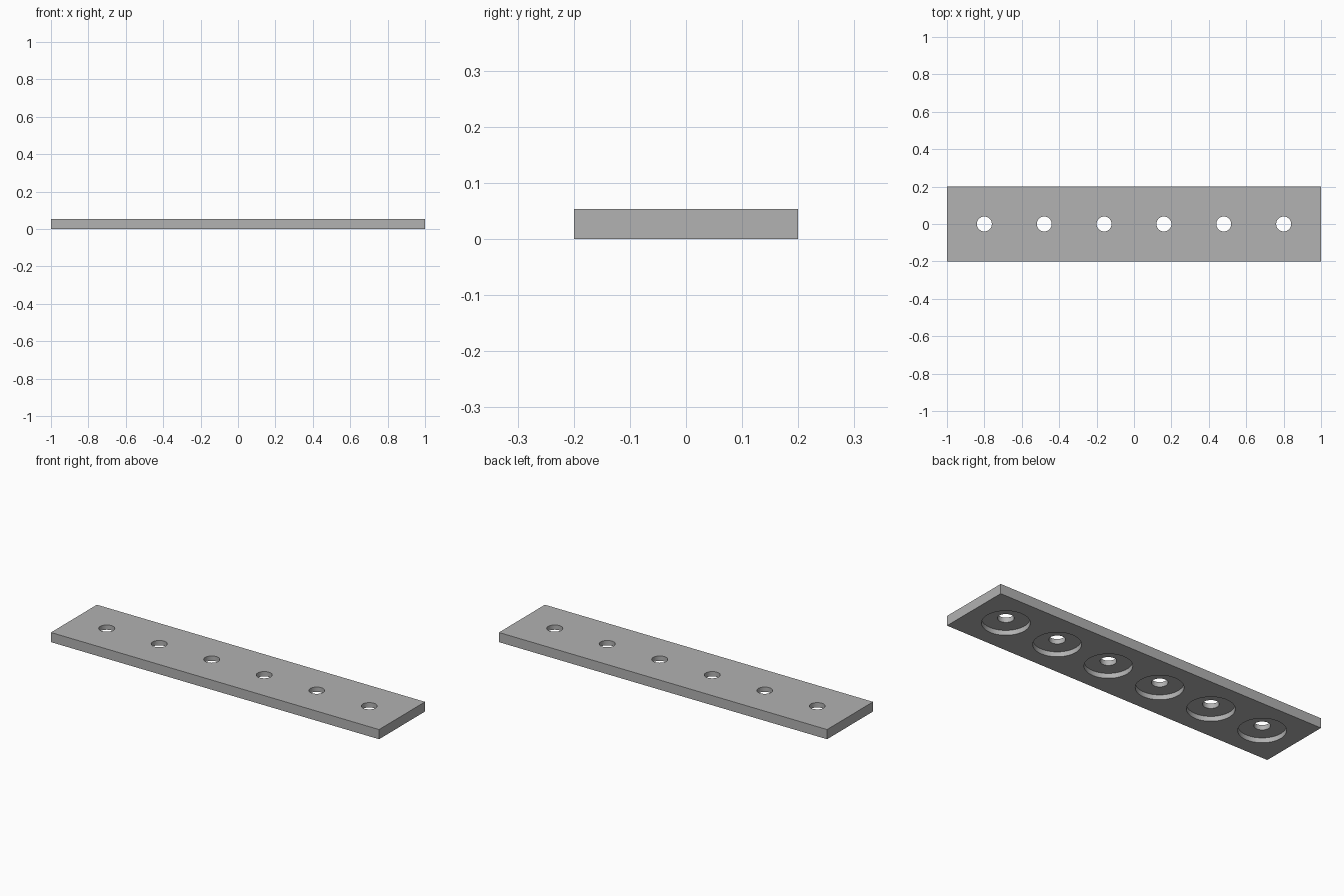
import bpy, bmesh, math

if "Cube" in bpy.data.objects:
    bpy.data.objects.remove(bpy.data.objects["Cube"])

LENGTH, WIDTH, THICK = 2.0, 0.4, 0.0533
HOLES, SPACING = 6, 0.32
HOLE_R, BORE_R, BORE_DEPTH = 0.04, 0.1167, 0.0267
SIDES = 64

grey = bpy.data.materials.new("plain grey")
grey.diffuse_color = (0.445, 0.445, 0.445, 1)
grey.use_nodes = True
grey.node_tree.nodes["Principled BSDF"].inputs["Base Color"].default_value = grey.diffuse_color


def make_object(name, bm):
    bmesh.ops.recalc_face_normals(bm, faces=bm.faces)
    mesh = bpy.data.meshes.new(name)
    bm.to_mesh(mesh)
    bm.free()
    mesh.materials.append(grey)
    obj = bpy.data.objects.new(name, mesh)
    bpy.context.collection.objects.link(obj)
    return obj


def add_stepped_plug(bm, x):
    """Closed solid: wide below for the counterbore, narrow above for the hole."""
    profile = [(BORE_R, -0.05), (BORE_R, BORE_DEPTH),
               (HOLE_R, BORE_DEPTH), (HOLE_R, THICK + 0.05)]
    rings = [[bm.verts.new((x + r * math.cos(2 * math.pi * i / SIDES),
                            r * math.sin(2 * math.pi * i / SIDES), z))
              for i in range(SIDES)] for r, z in profile]
    for low, high in zip(rings, rings[1:]):
        for i in range(SIDES):
            j = (i + 1) % SIDES
            bm.faces.new((low[i], low[j], high[j], high[i]))
    bm.faces.new(rings[0][::-1])
    bm.faces.new(rings[-1])


# Flat rectangular bar
bm = bmesh.new()
bmesh.ops.create_cube(bm, size=1)
for v in bm.verts:
    v.co = (v.co.x * LENGTH, v.co.y * WIDTH, (v.co.z + 0.5) * THICK)
plate = make_object("plate", bm)

# Row of counterbored holes, recessed from the underside
bm = bmesh.new()
for i in range(HOLES):
    add_stepped_plug(bm, (i - (HOLES - 1) / 2) * SPACING)
cutter = make_object("hole_cutter", bm)
cutter.hide_render = True

cut = plate.modifiers.new("holes", 'BOOLEAN')
cut.operation = 'DIFFERENCE'
cut.solver = 'EXACT'
cut.object = cutter
bpy.context.view_layer.objects.active = plate
plate.select_set(True)
cutter.select_set(False)
bpy.ops.object.modifier_apply(modifier=cut.name)
bpy.data.objects.remove(cutter)

# Smooth round walls, sharp rims
bpy.ops.object.shade_smooth_by_angle(angle=math.radians(30))
